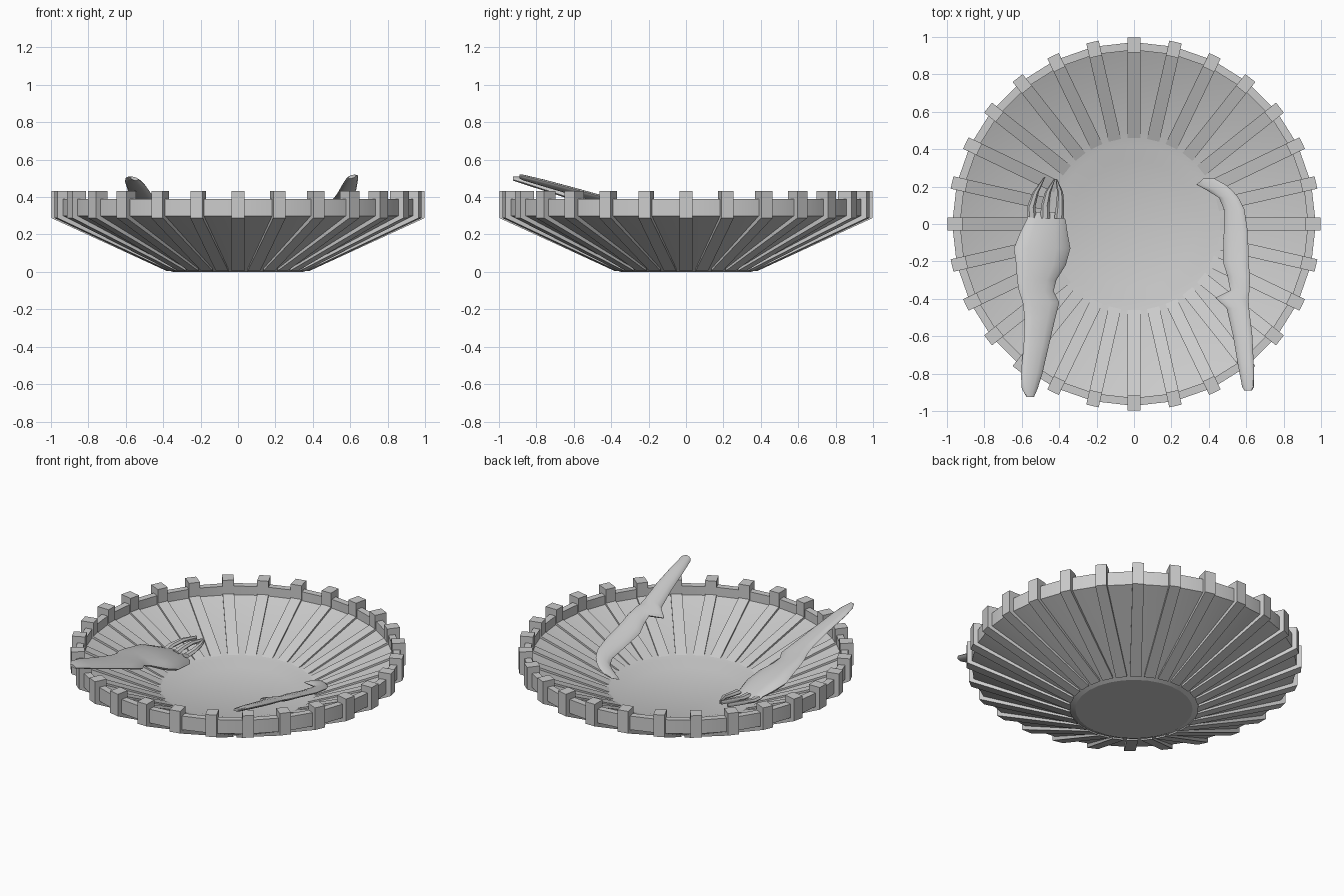
import bpy, bmesh
from math import sin, cos, pi, radians

if "Cube" in bpy.data.objects:
    bpy.data.objects.remove(bpy.data.objects["Cube"])

N = 28  # ribs around the dish


def make(name, verts, faces, smooth=None):
    me = bpy.data.meshes.new(name)
    me.from_pydata(verts, [], faces)
    bm = bmesh.new()
    bm.from_mesh(me)
    bmesh.ops.remove_doubles(bm, verts=bm.verts, dist=1e-5)
    bmesh.ops.recalc_face_normals(bm, faces=bm.faces)
    bm.to_mesh(me)
    bm.free()
    ob = bpy.data.objects.new(name, me)
    bpy.context.collection.objects.link(ob)
    if smooth:
        bpy.ops.object.select_all(action='DESELECT')
        ob.select_set(True)
        bpy.context.view_layer.objects.active = ob
        bpy.ops.object.shade_smooth_by_angle(angle=radians(smooth))
    return ob


def skin(name, rings, smooth=40):
    """Bridge equal-sized rings of points and cap both ends."""
    n = len(rings[0])
    verts = [p for r in rings for p in r]
    faces = [(i * n + j, i * n + (j + 1) % n, (i + 1) * n + (j + 1) % n, (i + 1) * n + j)
             for i in range(len(rings) - 1) for j in range(n)]
    faces += [tuple(range(n)), tuple(range(len(verts) - n, len(verts)))]
    return make(name, verts, faces, smooth)


def loft(name, sections, side):
    """Flat utensil body: y, left x, right x, centre z, thickness, tilted with the bowl."""
    rings = []
    for y, xl, xr, z, h in sections:
        ring = []
        for k in range(12):
            a = 2 * pi * k / 12
            x = (xl + xr) / 2 + (xr - xl) / 2 * cos(a)
            ring.append((x, y, z + h / 2 * sin(a) + 0.25 * (side * x - 0.54)))
        rings.append(ring)
    return skin(name, rings)


# dish: lathed closed profile
profile = [(.35, 0), (.972, .3), (.972, .39), (.93, .39), (.93, .332),
           (.49, .155), (.42, .152), (.34, .128)]
skin("dish", [[(r * cos(2 * pi * k / N), r * sin(2 * pi * k / N), z) for k in range(N)]
              for r, z in profile], 20)

# ribs: bent bars that wrap the bowl and stand up as tabs on the rim
rib = [(.38, .004), (.998, .288), (.998, .433), (.918, .433), (.918, .343), (.44, .146)]
verts, faces = [], []
for i in range(N):
    a, b = 2 * pi * i / N, len(verts)
    for s in (-.034, .034):
        verts += [(r * cos(a) - s * sin(a), r * sin(a) + s * cos(a), z) for r, z in rib]
    n = len(rib)
    faces += [(b + j, b + (j + 1) % n, b + n + (j + 1) % n, b + n + j) for j in range(n)]
    faces += [tuple(range(b, b + n)), tuple(range(b + n, b + 2 * n))]
# ribs keep their overlapping lower ends, so no merging issues arise
make("rim_ribs", verts, faces)

# fork: handle, neck and domed head
loft("fork_body", [
    (-.925, -.575, -.535, .495, .018), (-.88, -.60, -.515, .487, .03),
    (-.80, -.605, -.49, .467, .034), (-.65, -.59, -.455, .427, .036),
    (-.50, -.585, -.42, .387, .04), (-.42, -.595, -.40, .366, .042),
    (-.36, -.615, -.43, .35, .045), (-.30, -.625, -.415, .332, .055),
    (-.22, -.63, -.365, .308, .075), (-.13, -.642, -.34, .282, .08),
    (-.05, -.61, -.355, .262, .07), (.02, -.575, -.365, .247, .045),
    (.065, -.56, -.395, .24, .02)], -1)

# fork tines: tapered curved claws
for i, path in enumerate([
        [(-.545, .02), (-.55, .09), (-.525, .17), (-.478, .25)],
        [(-.475, .03), (-.475, .10), (-.46, .17), (-.425, .24)],
        [(-.40, .03), (-.395, .10), (-.395, .17), (-.415, .24)]]):
    skin("fork_tine_%d" % (i + 1),
         [[(x + w * cos(pi * k / 3), y, z + .014 * sin(pi * k / 3)) for k in range(6)]
          for (x, y), z, w in zip(path, (.245, .25, .26, .26), (.026, .022, .016, .004))])

# knife: handle, guard spur and curved blade
loft("knife", [
    (-.89, .59, .63, .492, .018), (-.87, .578, .642, .487, .026),
    (-.75, .555, .64, .458, .032), (-.60, .53, .633, .42, .034),
    (-.45, .495, .615, .383, .036), (-.395, .435, .612, .37, .034),
    (-.355, .515, .618, .36, .036), (-.28, .50, .62, .342, .036),
    (-.20, .475, .612, .322, .034), (-.05, .48, .61, .286, .032),
    (.08, .48, .59, .262, .032), (.14, .455, .56, .252, .03),
    (.18, .39, .525, .248, .028), (.21, .335, .49, .248, .024),
    (.243, .37, .43, .25, .008)], 1)
